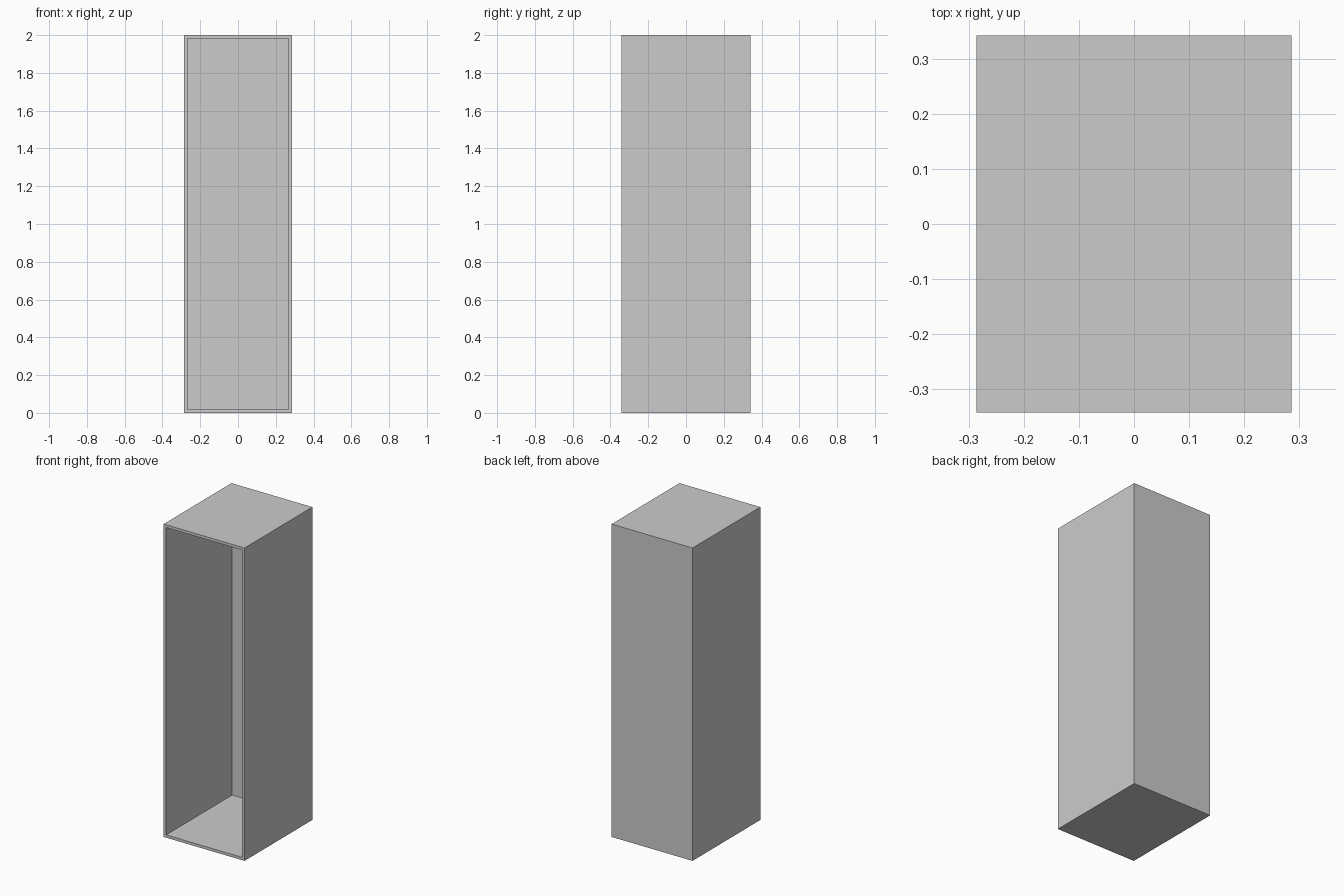
import bpy, bmesh
from mathutils import Vector

if "Cube" in bpy.data.objects:
    bpy.data.objects.remove(bpy.data.objects["Cube"])

W, D, H, T = 0.572, 0.685, 2.0, 0.018   # width, depth, height, wall thickness

bm = bmesh.new()
# Outer block standing on the ground
bmesh.ops.create_cube(bm, size=1.0)
bmesh.ops.scale(bm, vec=(W, D, H), verts=bm.verts)
bmesh.ops.translate(bm, vec=(0, 0, H / 2), verts=bm.verts)

# Front rim, then the hollow interior pushed back to the rear panel
bm.normal_update()
front = min(bm.faces, key=lambda f: f.calc_center_median().y)
bmesh.ops.inset_region(bm, faces=[front], thickness=T, use_even_offset=True)
res = bmesh.ops.extrude_discrete_faces(bm, faces=[front])
bmesh.ops.translate(bm, vec=Vector((0, D - T, 0)), verts=res["faces"][0].verts)
bmesh.ops.recalc_face_normals(bm, faces=bm.faces)

mesh = bpy.data.meshes.new("cabinet_shell")
bm.to_mesh(mesh)
bm.free()
bpy.context.collection.objects.link(bpy.data.objects.new("cabinet_shell", mesh))
